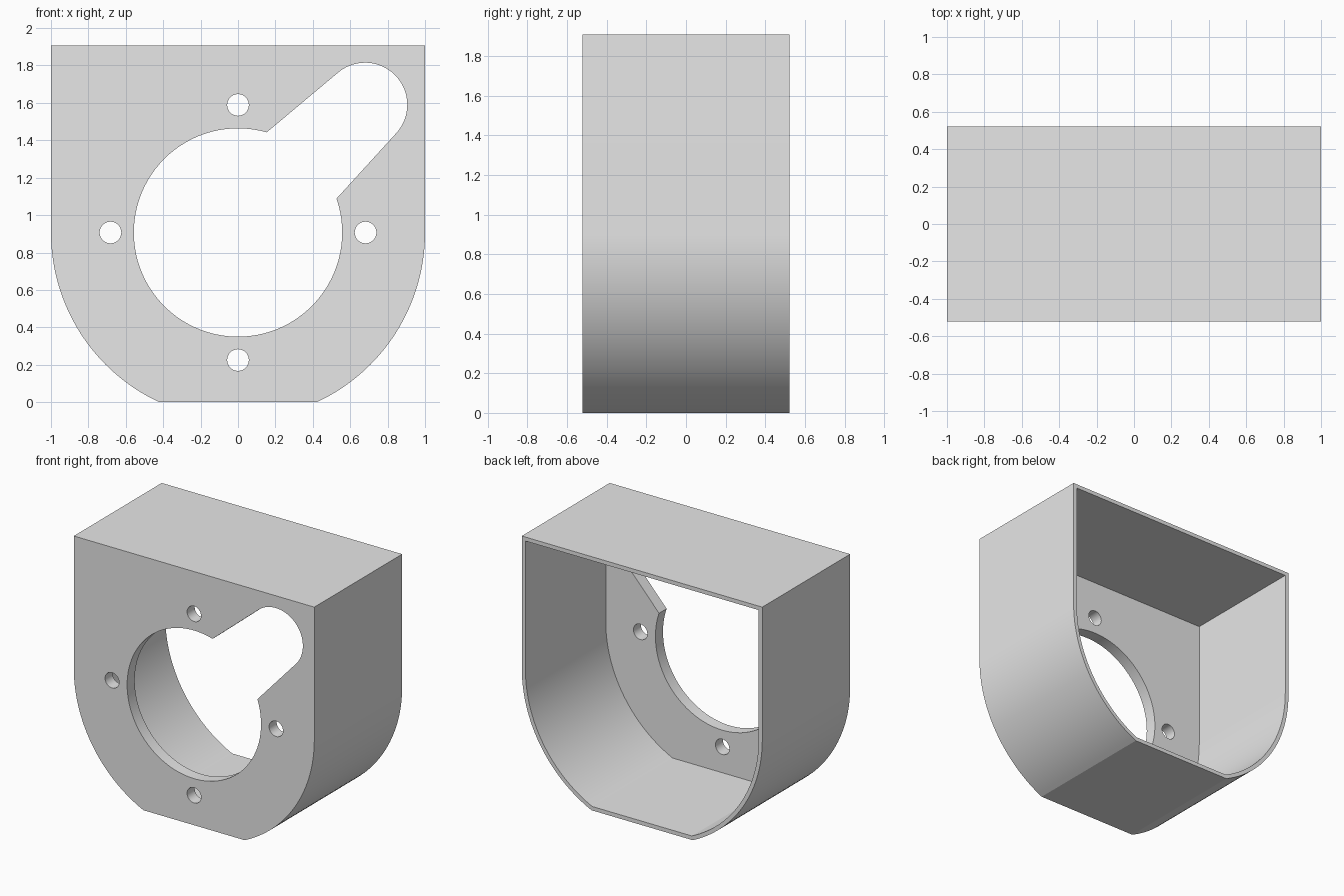
import bpy, bmesh
from math import cos, sin, radians, asin, degrees

if "Cube" in bpy.data.objects:
    bpy.data.objects.remove(bpy.data.objects["Cube"])

R, CZ, TOP = 1.0, 0.907, 1.907      # body radius, bore height, top
FRONT, BACK = -0.522, 0.522
WALL, PLATE = 0.03, 0.09


def arc(cx, cz, r, a0, a1, n):
    """Points along an arc in the xz plane, angles in degrees."""
    return [(cx + r * cos(radians(a0 + (a1 - a0) * i / n)),
             cz + r * sin(radians(a0 + (a1 - a0) * i / n))) for i in range(n + 1)]


def prism(name, pts, y0, y1):
    """Extrude a closed xz profile from y0 to y1."""
    bm = bmesh.new()
    face = bm.faces.new([bm.verts.new((x, y0, z)) for x, z in pts])
    ext = bmesh.ops.extrude_face_region(bm, geom=[face])["geom"]
    moved = [v for v in ext if isinstance(v, bmesh.types.BMVert)]
    bmesh.ops.translate(bm, vec=(0, y1 - y0, 0), verts=moved)
    bmesh.ops.recalc_face_normals(bm, faces=bm.faces)
    mesh = bpy.data.meshes.new(name)
    bm.to_mesh(mesh)
    bm.free()
    obj = bpy.data.objects.new(name, mesh)
    bpy.context.collection.objects.link(obj)
    return obj


def body_profile(inset):
    """Square top, round lower half, flat cut at the bottom."""
    r = R - inset
    a = degrees(asin((CZ - inset) / r))
    right = arc(0, CZ, r, -a, 0, 32)
    left = arc(0, CZ, r, 180, 180 + a, 32)
    return right + [(r, TOP - inset), (-r, TOP - inset)] + left


# Housing shell
housing = prism("housing", body_profile(0), FRONT, BACK)
cutters = [prism("cavity_cutter", body_profile(WALL), FRONT + PLATE, BACK + 0.2)]

# Main bore joined with the tapered slot, as one keyhole outline
keyhole = arc(0, CZ, 0.557, 74, 379, 80) + arc(0.68, 1.59, 0.225, -42, 130, 40)
cutters.append(prism("keyhole_cutter", keyhole, FRONT - 0.1, FRONT + PLATE + 0.1))

# Four screw holes around the bore
for k in range(4):
    a = radians(90 * k)
    ring = arc(0.682 * cos(a), CZ + 0.682 * sin(a), 0.058, 0, 360, 32)[:-1]
    cutters.append(prism("screw_hole_cutter", ring, FRONT - 0.1, FRONT + PLATE + 0.1))

for c in cutters:
    c.hide_render = True
    mod = housing.modifiers.new(c.name, "BOOLEAN")
    mod.operation, mod.solver, mod.object = "DIFFERENCE", "EXACT", c

# Bake the cuts and remove the cutters
bpy.context.view_layer.update()
cut = housing.evaluated_get(bpy.context.evaluated_depsgraph_get())
mesh = bpy.data.meshes.new_from_object(cut)
housing.modifiers.clear()
housing.data = mesh
for c in cutters:
    bpy.data.objects.remove(c)

# Plain grey material
grey = bpy.data.materials.new("light_grey")
grey.use_nodes = True
grey.diffuse_color = (0.8, 0.8, 0.8, 1)
grey.node_tree.nodes["Principled BSDF"].inputs["Base Color"].default_value = (0.8, 0.8, 0.8, 1)
mesh.materials.clear()
mesh.materials.append(grey)

bpy.ops.object.select_all(action="DESELECT")
housing.select_set(True)
bpy.context.view_layer.objects.active = housing
bpy.ops.object.shade_smooth_by_angle(angle=radians(20))
